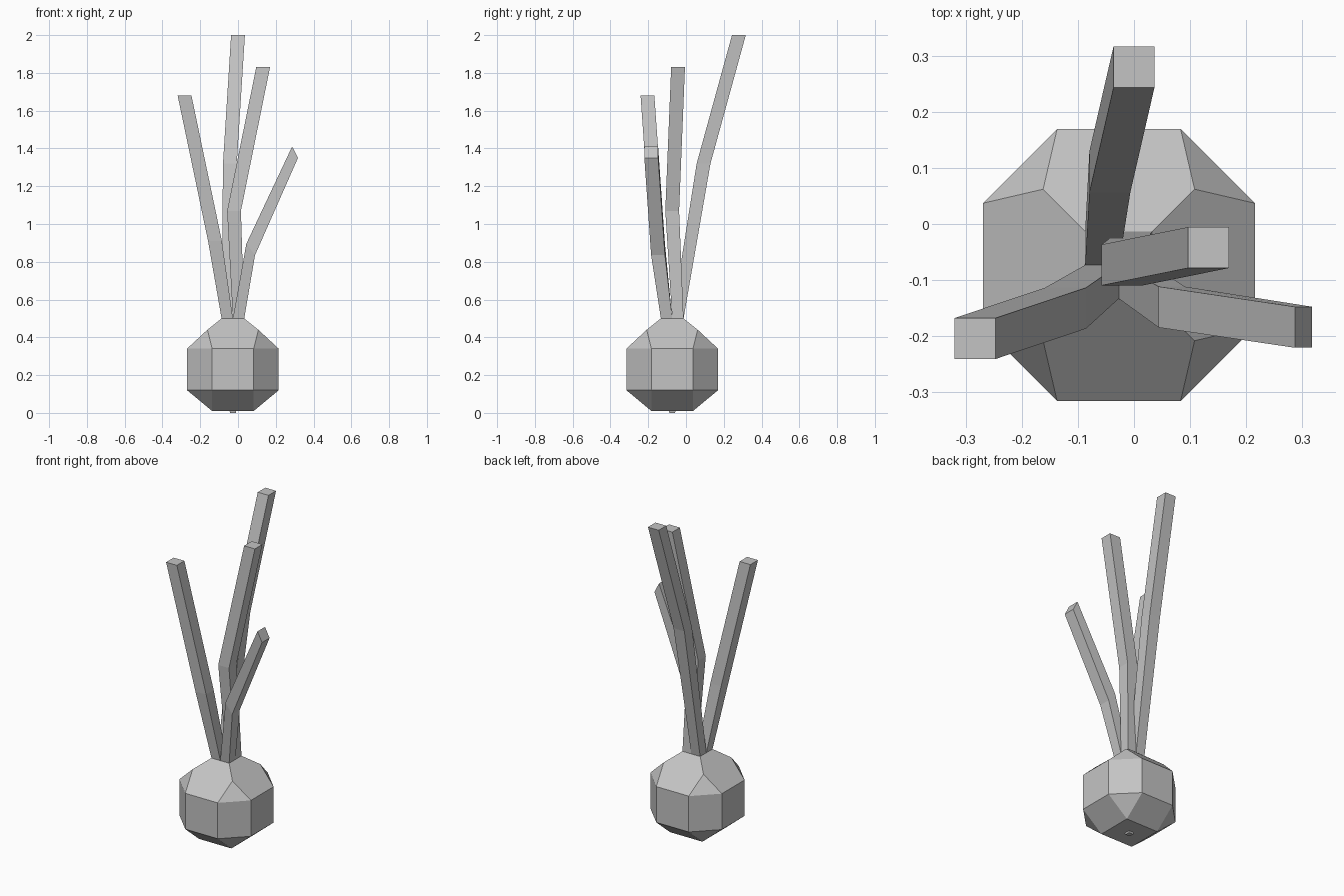
import bpy, bmesh, math
from mathutils import Vector

cube = bpy.data.objects.get("Cube")
if cube:
    bpy.data.objects.remove(cube, do_unlink=True)

grey = bpy.data.materials.new("plain grey")
grey.use_nodes = True
tone = (0.55, 0.55, 0.55, 1)
grey.diffuse_color = tone
grey.node_tree.nodes["Principled BSDF"].inputs["Base Color"].default_value = tone

CX, CY = -0.027, -0.073   # axis of the bulb
NECK = 0.5                # height of the bulb's flat top
SIGNS = ((-1, -1), (1, -1), (1, 1), (-1, 1))


def finish(name, bm):
    bmesh.ops.recalc_face_normals(bm, faces=bm.faces[:])
    mesh = bpy.data.meshes.new(name)
    bm.to_mesh(mesh)
    bm.free()
    mesh.materials.append(grey)
    obj = bpy.data.objects.new(name, mesh)
    bpy.context.collection.objects.link(obj)
    return obj


def bulb():
    """Faceted bulb: octagonal belt, sloped shoulders, square top and base."""
    bm = bmesh.new()
    corners = [(0.11, 0.11, 0.01), (0.11, 0.2425, 0.12), (0.2425, 0.11, 0.12),
               (0.11, 0.2425, 0.34), (0.2425, 0.11, 0.34),
               (0.135, 0.135, 0.44), (0.06, 0.06, NECK)]
    for sx, sy in SIGNS:
        for x, y, z in corners:
            bm.verts.new((CX + sx * x, CY + sy * y, z))
    bmesh.ops.convex_hull(bm, input=bm.verts[:])
    bmesh.ops.dissolve_limit(bm, angle_limit=math.radians(8),
                             verts=bm.verts[:], edges=bm.edges[:])
    finish("bulb", bm)


def loft(name, sections):
    """Four-sided tube through sections (centre, half x, half y, end tilt)."""
    bm = bmesh.new()
    rings = []
    for centre, hx, hy, tilt in sections:
        rings.append([bm.verts.new(Vector(centre) + Vector((sx * hx, sy * hy, -sx * tilt)))
                      for sx, sy in SIGNS])
    for low, high in zip(rings, rings[1:]):
        for i in range(4):
            j = (i + 1) % 4
            bm.faces.new((low[i], low[j], high[j], high[i]))
    bm.faces.new(rings[0][::-1])
    bm.faces.new(rings[-1])
    finish(name, bm)


def stem(name, side, mid, tip, mid_hx=0.0365, tip_hx=0.0365, tilt=0):
    """Bent stem growing from one quarter of the bulb's top."""
    base = (CX + side[0] * 0.03, CY + side[1] * 0.03, NECK)
    loft(name, [(base, 0.03, 0.03, 0),
                (mid, mid_hx, 0.0365, tilt),
                (tip, tip_hx, 0.0365, tilt)])


bulb()

# small root nub under the bulb
loft("root_nub", [((CX, CY, 0), 0.015, 0.015, 0), ((CX, CY, 0.02), 0.02, 0.02, 0)])

# four stems
stem("back_tall_stem", (-1, 1), (-0.043, 0.093, 1.32), (0, 0.28, 2))
stem("back_left_stem", (1, 1), (-0.021, -0.073, 1.07), (0.133, -0.042, 1.83))
stem("front_right_stem", (-1, -1), (-0.122, -0.15, 0.91), (-0.283, -0.204, 1.68))
stem("front_left_short_stem", (1, -1), (0.067, -0.148, 0.865), (0.302, -0.184, 1.38),
     mid_hx=0.023, tip_hx=0.0155, tilt=0.03)
